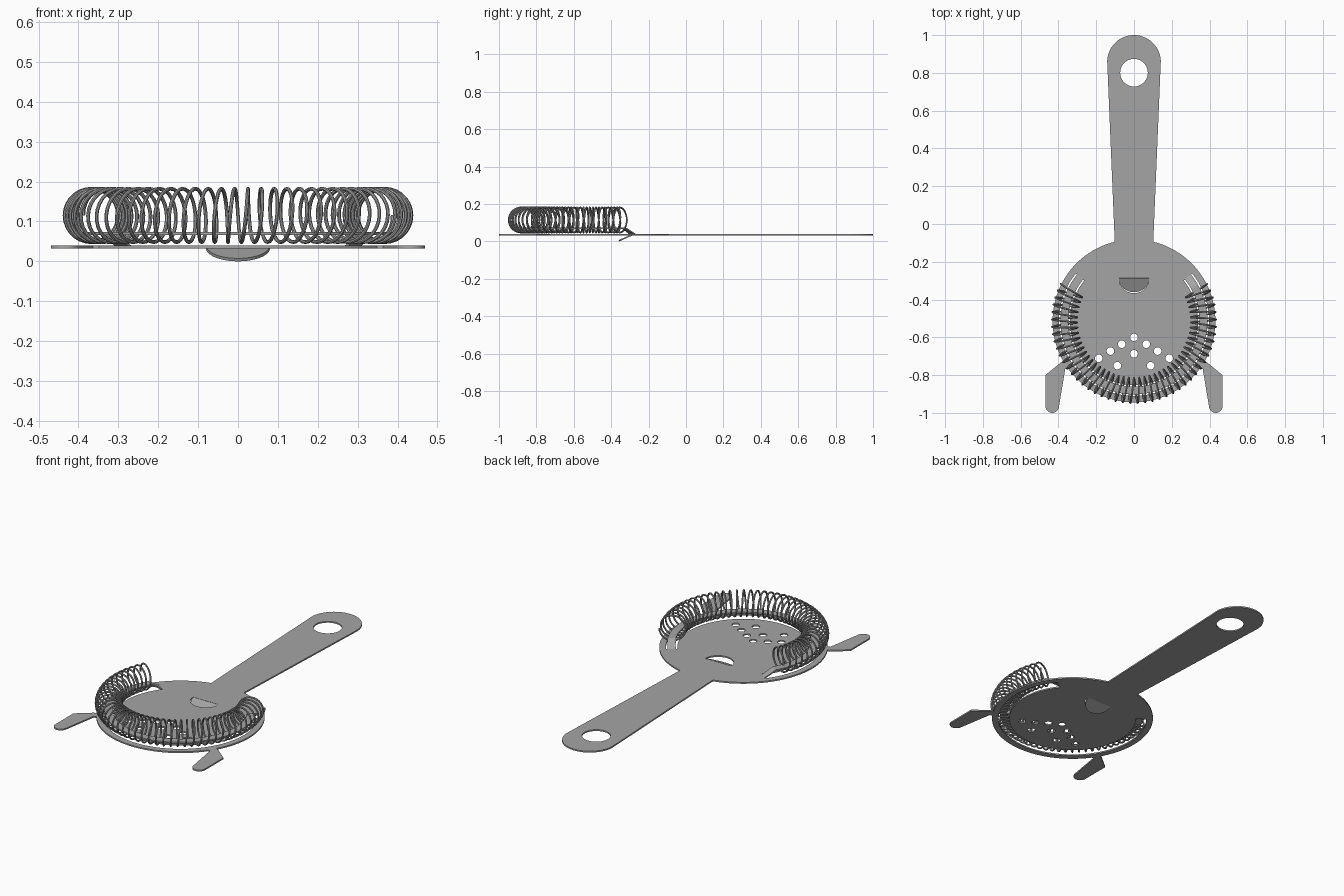
import bpy, bmesh
from math import sin, cos, radians, pi, asin

if "Cube" in bpy.data.objects:
    bpy.data.objects.remove(bpy.data.objects["Cube"])

CY = -0.513         # disc centre
R = 0.431           # disc radius
ZP, HT = 0.036, 0.004   # plate mid height, half thickness


def material(name, c):
    m = bpy.data.materials.new(name)
    m.diffuse_color = (c, c, c, 1)
    m.use_nodes = True
    m.node_tree.nodes["Principled BSDF"].inputs["Base Color"].default_value = m.diffuse_color
    return m


STEEL = material("brushed steel", 0.375)


def arc(cx, cy, r, a0, a1, n):
    return [(cx + r * cos(radians(a0 + (a1 - a0) * i / n)),
             cy + r * sin(radians(a0 + (a1 - a0) * i / n))) for i in range(n + 1)]


def circle(cx, cy, r, n=32):
    return arc(cx, cy, r, 0, 360, n)[:-1]


def to_mesh(obj, mat):
    bpy.ops.object.select_all(action='DESELECT')
    obj.select_set(True)
    bpy.context.view_layer.objects.active = obj
    bpy.ops.object.convert(target='MESH')
    obj = bpy.context.view_layer.objects.active
    obj.data.materials.clear()
    obj.data.materials.append(mat)
    bm = bmesh.new()
    bm.from_mesh(obj.data)
    bmesh.ops.remove_doubles(bm, verts=bm.verts, dist=1e-5)
    bmesh.ops.recalc_face_normals(bm, faces=bm.faces)
    bm.to_mesh(obj.data)
    bm.free()
    bpy.ops.object.shade_smooth_by_angle(angle=radians(35))
    return obj


def sheet(name, loops, mat):
    """Flat sheet: first loop is the outline, the others are holes."""
    cu = bpy.data.curves.new(name, 'CURVE')
    cu.dimensions = '2D'
    cu.fill_mode = 'BOTH'
    cu.extrude = HT
    for pts in loops:
        s = cu.splines.new('POLY')
        s.points.add(len(pts) - 1)
        for p, (x, y) in zip(s.points, pts):
            p.co = (x, y, 0, 1)
        s.use_cyclic_u = True
    ob = bpy.data.objects.new(name, cu)
    bpy.context.collection.objects.link(ob)
    ob.location.z = ZP
    return to_mesh(ob, mat)


# Plate outline, right half from the top of the handle down to the disc bottom
half = arc(0, 0.858, 0.142, 90, 2, 24)
half += arc(0, CY, R, 76.3, -30, 50)
half += [(0.386, -0.732), (0.469, -0.80), (0.469, -0.962)]      # side arm
half += arc(0.433, -0.964, 0.036, 0, -170, 12)
half += [(0.364, -0.768)]
half += arc(0, CY, R, -36, -90, 26)
outline = half + [(-x, y) for x, y in reversed(half[1:-1])]

# Holes: hanging hole, thumb flap, spring slot and drain holes
holes = [circle(0, 0.801, 0.073, 48), arc(0, -0.286, 0.08, 180, 360, 32)]
holes.append(arc(0, CY, 0.397, 141, 399, 100) + arc(0, CY, 0.339, 399, 141, 100))
for x, y in [(0, -0.60), (0, -0.687), (0.065, -0.636), (0.125, -0.673),
             (0.187, -0.711), (0.088, -0.75)]:
    for s in ((1, -1) if x else (1,)):
        holes.append(circle(s * x, y, 0.02, 24))
sheet("strainer_plate", [outline] + holes, STEEL)

# Thumb flap bent down out of the plate
flap = sheet("thumb_flap", [arc(0, 0, 0.08, 180, 360, 32)], STEEL)
flap.location = (0, -0.286, ZP)
flap.rotation_euler.x = asin((ZP - 0.0036) / 0.08)

# Raised band that carries the spring
bm = bmesh.new()
prev = None
N = 260
for i in range(N + 1):
    deg = 140.5 + 259 * i / N
    t = min(1, max(0, min(deg - 141, 399 - deg) / 9))
    z = ZP + 0.034 * t
    a = radians(deg)
    ring = [bm.verts.new((r * cos(a), CY + r * sin(a), z + h))
            for r, h in ((0.347, -HT), (0.389, -HT), (0.389, HT), (0.347, HT))]
    if prev:
        for k in range(4):
            bm.faces.new((prev[k], prev[(k + 1) % 4], ring[(k + 1) % 4], ring[k]))
    else:
        bm.faces.new(ring)
    prev = ring
bm.faces.new(prev)
me = bpy.data.meshes.new("spring_band")
bm.to_mesh(me)
bm.free()
band = bpy.data.objects.new("spring_band", me)
bpy.context.collection.objects.link(band)
to_mesh(band, STEEL)

# Coil spring wound round the band
TURNS, SEG, WR = 45, 28, 0.0048
cu = bpy.data.curves.new("coil_spring", 'CURVE')
cu.dimensions = '3D'
cu.bevel_depth = WR
cu.bevel_resolution = 2
cu.use_fill_caps = True
sp = cu.splines.new('POLY')
n = TURNS * SEG
sp.points.add(n)
for i, p in enumerate(sp.points):
    a = radians(153 + 234 * i / n)
    b = 2 * pi * i / SEG
    r = 0.368 + 0.067 * cos(b)
    p.co = (r * cos(a), CY + r * sin(a), 0.115 + 0.067 * sin(b), 1)
coil = bpy.data.objects.new("coil_spring", cu)
bpy.context.collection.objects.link(coil)
to_mesh(coil, STEEL)
